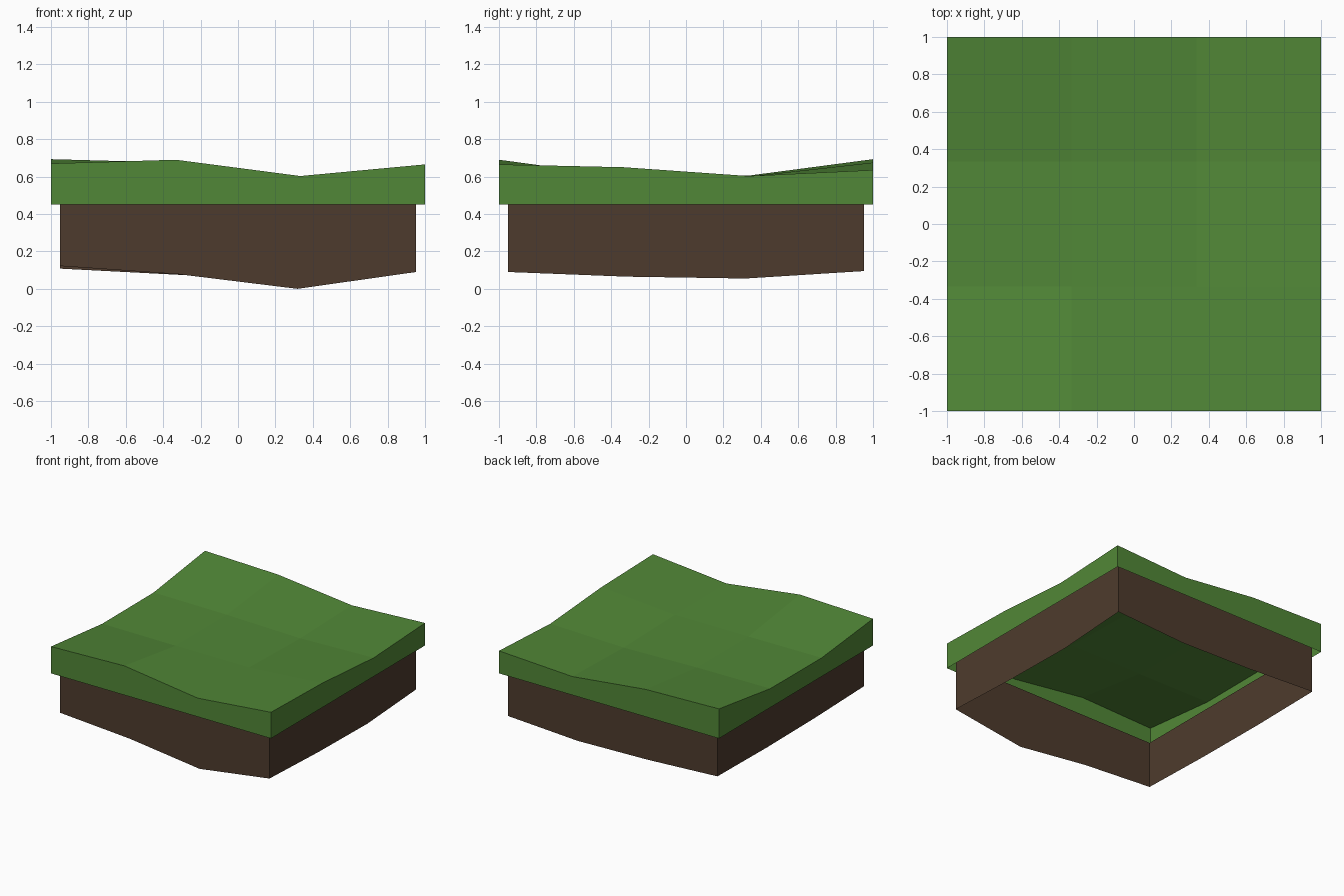
import bpy, bmesh

if "Cube" in bpy.data.objects:
    bpy.data.objects.remove(bpy.data.objects["Cube"])

def material(name, rgb):
    m = bpy.data.materials.new(name)
    m.diffuse_color = (*rgb, 1)
    m.use_nodes = True
    m.node_tree.nodes["Principled BSDF"].inputs["Base Color"].default_value = m.diffuse_color
    return m

def finish(name, bm, mat):
    mesh = bpy.data.meshes.new(name)
    bm.to_mesh(mesh)
    bm.free()
    mesh.materials.append(mat)
    bpy.context.collection.objects.link(bpy.data.objects.new(name, mesh))

def ring_cells(n):
    # border cells of an n x n grid, counter-clockwise from front left
    k = n - 1
    return ([(i, 0) for i in range(k)] + [(k, j) for j in range(k)]
            + [(i, k) for i in range(k, 0, -1)] + [(0, j) for j in range(k, 0, -1)])

def wall(bm, tops, bottoms):
    n = len(tops)
    for i in range(n):
        j = (i + 1) % n
        bm.faces.new((bottoms[i], bottoms[j], tops[j], tops[i]))

grass = material("grass green", (0.083, 0.245, 0.038))
dirt = material("dirt brown", (0.076, 0.044, 0.026))

N = 4
def coord(i, half):
    return -half + 2 * half * i / (N - 1)

# Grass cap: wavy top with a skirt down to a level edge, open below
heights = [(0.67, 0.69, 0.603, 0.665),    # front row, left to right
           (0.603, 0.60, 0.60, 0.65),
           (0.605, 0.60, 0.585, 0.603),
           (0.693, 0.675, 0.602, 0.635)]  # back row
bm = bmesh.new()
v = [[bm.verts.new((coord(i, 1), coord(j, 1), heights[j][i])) for i in range(N)]
     for j in range(N)]
for j in range(N - 1):
    for i in range(N - 1):
        bm.faces.new((v[j][i], v[j][i + 1], v[j + 1][i + 1], v[j + 1][i]))
cells = ring_cells(N)
rim = [bm.verts.new((coord(i, 1), coord(j, 1), 0.45)) for i, j in cells]
wall(bm, [v[j][i] for i, j in cells], rim)
finish("grass_cap", bm, grass)

# Dirt walls: set in slightly, reaching up inside the cap, ragged lower edge
lower = (0.122, 0.078, 0.0,       # front, left to right
         0.09, 0.065, 0.055,      # right, front to back
         0.095, 0.06, 0.075,      # back, right to left
         0.108, 0.10, 0.105)      # left, back to front
bm = bmesh.new()
top = [bm.verts.new((coord(i, 0.953), coord(j, 0.953), 0.505)) for i, j in cells]
low = [bm.verts.new((coord(i, 0.953), coord(j, 0.953), z)) for (i, j), z in zip(cells, lower)]
wall(bm, top, low)
finish("dirt_walls", bm, dirt)
